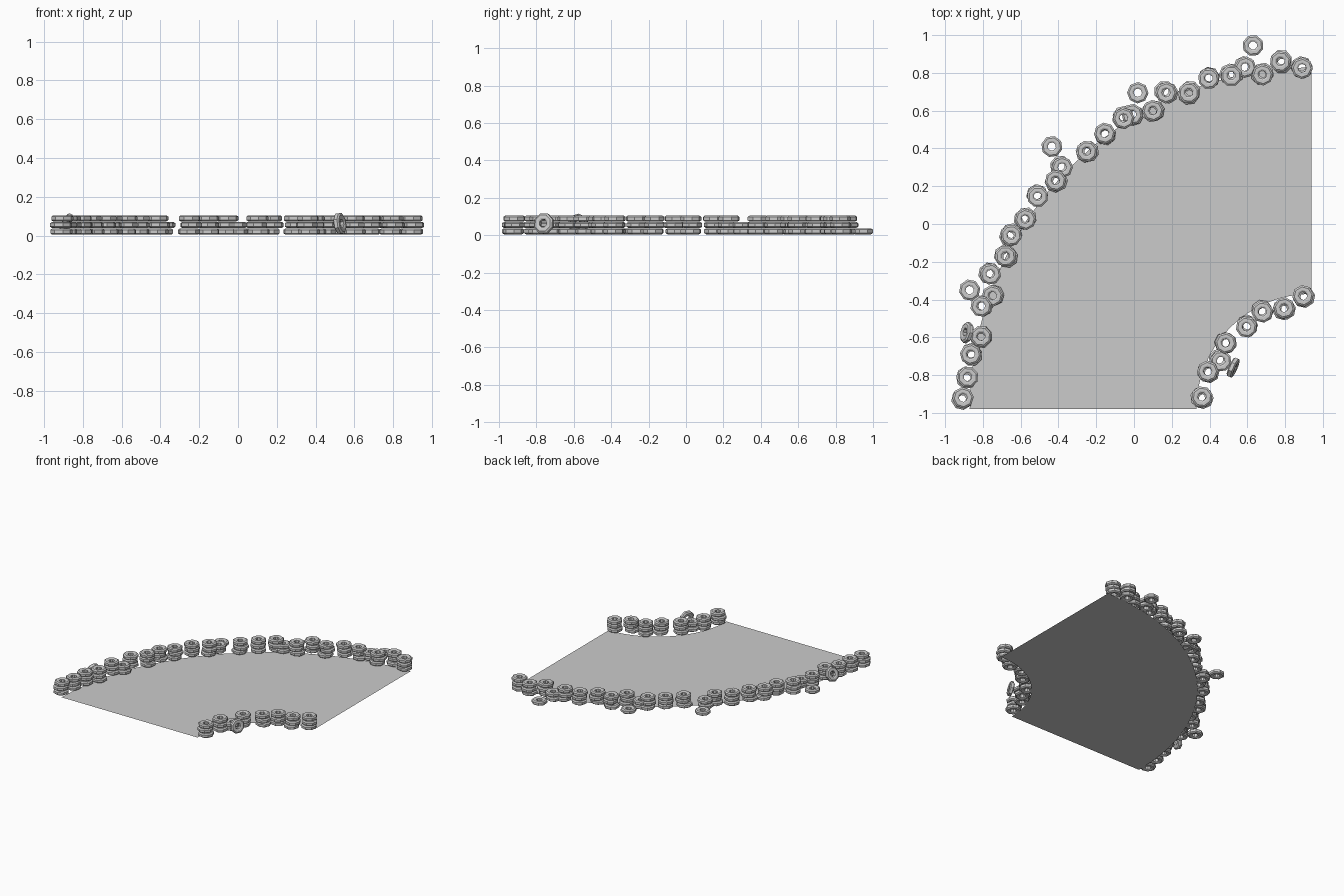
import bpy, bmesh, math, random
from mathutils import Matrix, Vector

if "Cube" in bpy.data.objects:
    bpy.data.objects.remove(bpy.data.objects["Cube"])
random.seed(4)

# Track corner pad: quarter ring about the corner pivot
CX, CY, R_OUT, R_IN, N = 0.94, -0.98, 1.81, 0.61, 16
def arc(r):
    return [(CX - r * math.cos(math.pi / 2 * i / N), CY + r * math.sin(math.pi / 2 * i / N), 0)
            for i in range(N + 1)]
outer, inner = arc(R_OUT), arc(R_IN)
me = bpy.data.meshes.new("corner_ground")
quads = [(i, i + N + 1, i + N + 2, i + 1)[::-1] for i in range(N)]
me.from_pydata(outer + inner, [], quads)
bm = bmesh.new()
bm.from_mesh(me)
for f in bm.faces:
    f.normal_update()
    if f.normal.z < 0:
        f.normal_flip()
bm.to_mesh(me)
bm.free()
bpy.context.collection.objects.link(bpy.data.objects.new("corner_ground", me))

# Shared low-poly tyre: chamfered ring profile swept round eight sides
PROFILE = [(0.022, -0.012), (0.031, -0.016), (0.047, -0.016), (0.057, -0.009),
           (0.057, 0.009), (0.047, 0.016), (0.031, 0.016), (0.022, 0.012)]
SIDES = 8
verts = [(r * math.cos(2 * math.pi * s / SIDES), r * math.sin(2 * math.pi * s / SIDES), z)
         for s in range(SIDES) for r, z in PROFILE]
P = len(PROFILE)
faces = [(s * P + k, ((s + 1) % SIDES) * P + k,
          ((s + 1) % SIDES) * P + (k + 1) % P, s * P + (k + 1) % P)
         for s in range(SIDES) for k in range(P)]
tyre_mesh = bpy.data.meshes.new("tyre")
tyre_mesh.from_pydata(verts, [], faces)

LAYER_Z = [0.021, 0.055, 0.089]
def tyre(name, x, y, z, axis=None):
    ob = bpy.data.objects.new(name, tyre_mesh)
    spin = Matrix.Rotation(random.uniform(0, math.tau), 4, 'Z')
    tilt = Vector(axis or (0, 0, 1)).to_track_quat('Z', 'Y').to_matrix().to_4x4()
    ob.matrix_world = Matrix.Translation((x, y, z)) @ tilt @ spin
    bpy.context.collection.objects.link(ob)

def stack(name, x, y, count=3):
    for k in range(count):
        j = 0.0 if k == count - 1 else 0.009
        tyre(name, x + random.uniform(-j, j), y + random.uniform(-j, j), LAYER_Z[k])

# Outer barrier, full stacks
OUTER = [(-.905, -.92), (-.88, -.81), (-.865, -.69), (-.81, -.595), (-.81, -.435),
         (-.76, -.265), (-.68, -.17), (-.65, -.06), (-.575, .025), (-.51, .145),
         (-.415, .23), (-.25, .385), (-.155, .48), (-.055, .56), (.10, .60),
         (.17, .695), (.29, .695), (.395, .77), (.515, .785), (.68, .79),
         (.775, .86), (.89, .825)]
for x, y in OUTER:
    stack("outer_barrier_tyre", x, y)

# Lower, partly slipped stacks between them
for x, y in [(-.75, -.38), (-.38, .30), (-.01, .58), (.59, .83)]:
    stack("outer_low_tyre", x, y, 2)

# Inner barrier
for x, y in [(.36, -.915), (.39, -.78), (.485, -.63), (.595, -.545),
             (.68, -.465), (.795, -.445), (.895, -.38)]:
    stack("inner_barrier_tyre", x, y)
stack("inner_low_tyre", .46, -.725, 2)

# Loose tyres lying flat outside the barrier
for x, y in [(-.87, -.35), (-.435, .41), (.02, .695), (.63, .945)]:
    tyre("loose_tyre", x, y, LAYER_Z[0])

# Tyres leaning upright against the barriers
tyre("leaning_inner_tyre", .525, -.76, .062, (.9, -.4, .15))
tyre("leaning_outer_tyre", -.885, -.575, .06, (-.88, .2, .42))
